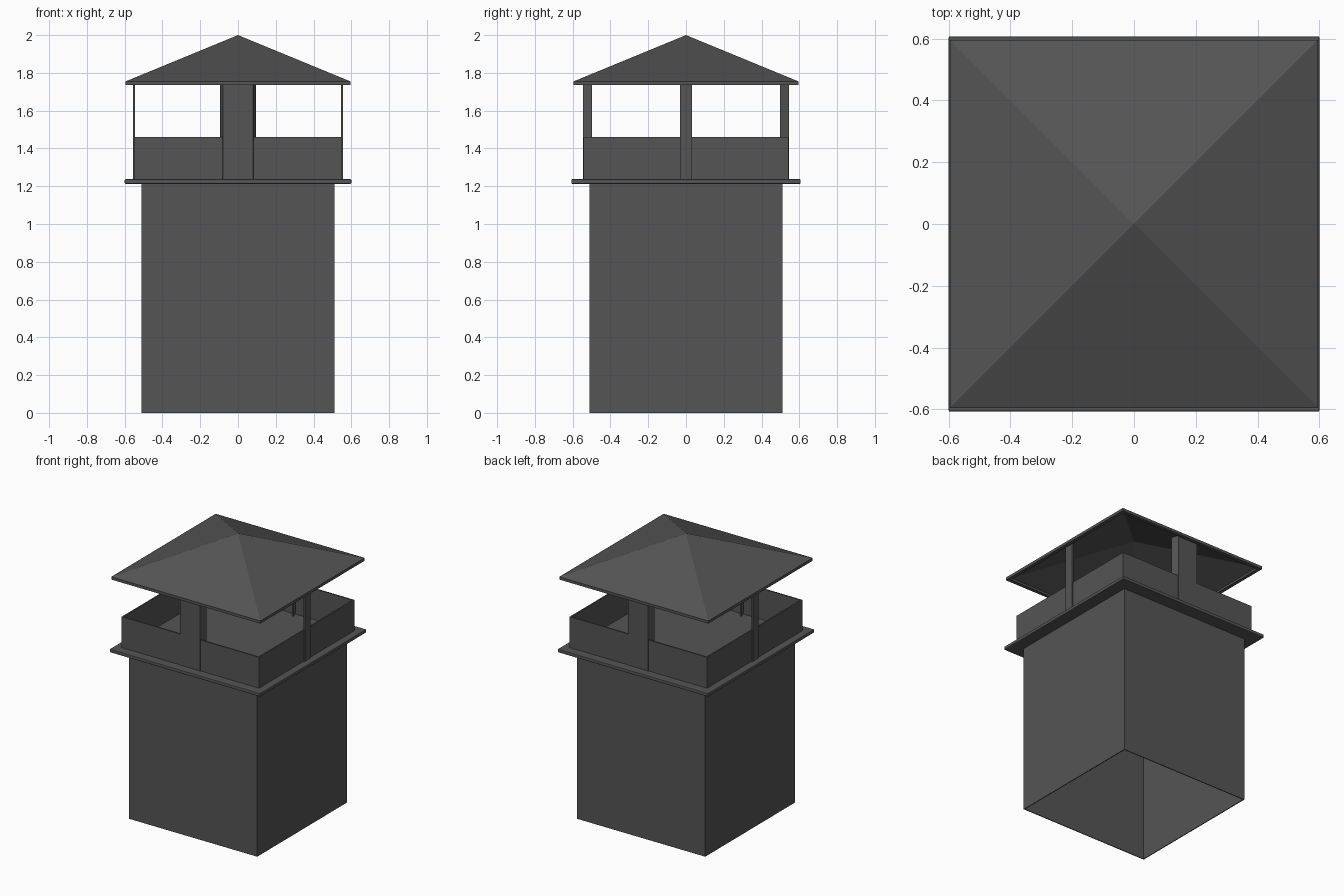
import bpy, bmesh

if "Cube" in bpy.data.objects:
    bpy.data.objects.remove(bpy.data.objects["Cube"])

metal = bpy.data.materials.new("dark_metal")
metal.diffuse_color = (0.09, 0.09, 0.09, 1)
metal.use_nodes = True
metal.node_tree.nodes["Principled BSDF"].inputs["Base Color"].default_value = metal.diffuse_color


def finish(name, bm):
    bmesh.ops.remove_doubles(bm, verts=bm.verts, dist=1e-5)
    bmesh.ops.recalc_face_normals(bm, faces=bm.faces)
    mesh = bpy.data.meshes.new(name)
    bm.to_mesh(mesh)
    bm.free()
    mesh.materials.append(metal)
    obj = bpy.data.objects.new(name, mesh)
    bpy.context.collection.objects.link(obj)
    return obj


def loft_rings(name, rings, loop=False, caps=False):
    """Skin rectangular rings given as (half_x, half_y, z)."""
    bm = bmesh.new()
    loops = [[bm.verts.new((sx * hx, sy * hy, z))
              for sx, sy in ((-1, -1), (1, -1), (1, 1), (-1, 1))]
             for hx, hy, z in rings]
    pairs = list(zip(loops, loops[1:]))
    if loop:
        pairs.append((loops[-1], loops[0]))
    for a, b in pairs:
        for i in range(4):
            j = (i + 1) % 4
            bm.faces.new((a[i], a[j], b[j], b[i]))
    if caps:
        bm.faces.new(loops[0])
        bm.faces.new(loops[-1])
    return finish(name, bm)


def sheet_tube(name, hx, hy, z0, z1, t):
    """Open rectangular tube of sheet thickness t."""
    return loft_rings(name, [(hx, hy, z0), (hx, hy, z1),
                             (hx - t, hy - t, z1), (hx - t, hy - t, z0)], loop=True)


def extrude_outline(name, outline, z0, z1):
    """Vertical prism from a plan outline."""
    bm = bmesh.new()
    face = bm.faces.new([bm.verts.new((x, y, z0)) for x, y in outline])
    new = bmesh.ops.extrude_face_region(bm, geom=[face])["geom"]
    for v in new:
        if isinstance(v, bmesh.types.BMVert):
            v.co.z = z1
    return finish(name, bm)


# Shaft, open at the bottom
sheet_tube("shaft", 0.512, 0.512, 0, 1.22, 0.006)

# Flashing plate on top of the shaft, with softened edges
plate = loft_rings("flashing_plate", [(0.6, 0.607, 1.213), (0.6, 0.607, 1.237)], caps=True)
bevel = plate.modifiers.new("soft_edge", "BEVEL")
bevel.width = 0.005
bevel.segments = 2

# Low collar around the opening
sheet_tube("collar", 0.548, 0.543, 1.23, 1.46, 0.01)

# Hollow pyramid roof with a short rim and a returned lip
loft_rings("roof", [(0, 0, 2.0), (0.595, 0.595, 1.755), (0.595, 0.595, 1.735),
                    (0.57, 0.57, 1.735), (0.57, 0.57, 1.75), (0, 0, 1.985)])

# Wide splayed channel posts at front and back, flat strap posts at the sides
channel = [(-0.095, 0.497), (-0.08, 0.546), (0.08, 0.546), (0.095, 0.497),
           (0.085, 0.497), (0.072, 0.536), (-0.072, 0.536), (-0.085, 0.497)]
for name, s in (("front", -1), ("back", 1)):
    extrude_outline(name + "_post", [(x, s * y) for x, y in channel], 1.235, 1.76)
for name, s in (("left", -1), ("right", 1)):
    strap = [(s * 0.544, -0.032), (s * 0.556, -0.032), (s * 0.556, 0.032), (s * 0.544, 0.032)]
    extrude_outline(name + "_post", strap, 1.235, 1.757)
